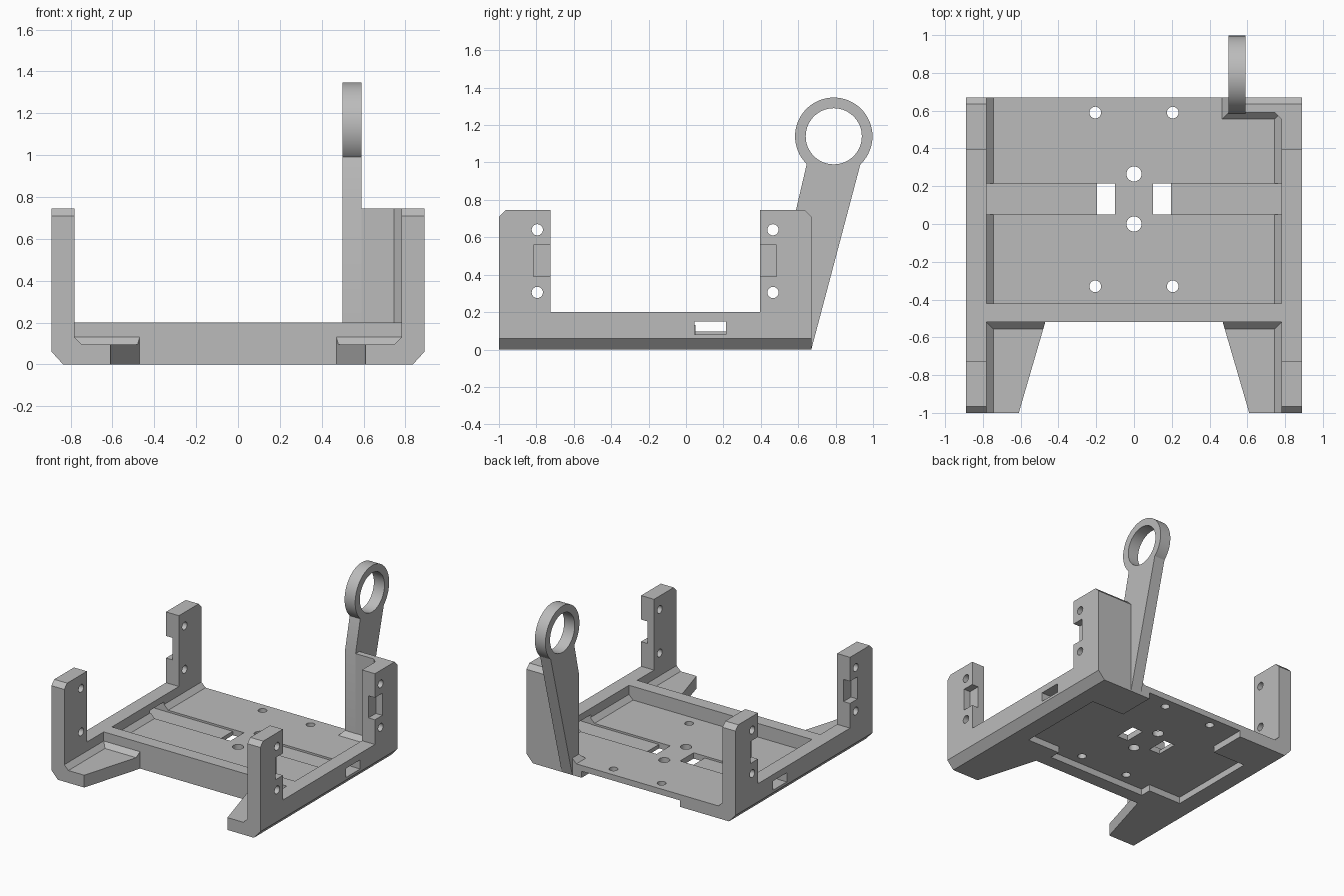
import bpy, bmesh, math
from mathutils import Vector

cube = bpy.data.objects.get("Cube")
if cube:
    bpy.data.objects.remove(cube, do_unlink=True)

grey = bpy.data.materials.new("light_grey")
grey.use_nodes = True
COLOUR = (0.5, 0.5, 0.5, 1)
grey.diffuse_color = COLOUR
grey.node_tree.nodes["Principled BSDF"].inputs["Base Color"].default_value = COLOUR

parts = []


def loft(name, a, b, keep=True):
    """Solid between two matching loops of 3D points."""
    bm = bmesh.new()
    va = [bm.verts.new(p) for p in a]
    vb = [bm.verts.new(p) for p in b]
    bm.faces.new(va)
    bm.faces.new(vb)
    n = len(a)
    for i in range(n):
        j = (i + 1) % n
        bm.faces.new((va[i], va[j], vb[j], vb[i]))
    bmesh.ops.recalc_face_normals(bm, faces=bm.faces)
    mesh = bpy.data.meshes.new(name)
    bm.to_mesh(mesh)
    bm.free()
    mesh.materials.append(grey)
    ob = bpy.data.objects.new(name, mesh)
    bpy.context.collection.objects.link(ob)
    if keep:
        parts.append(ob)
    else:
        ob.hide_render = True
    return ob


def prism(name, pts, axis, lo, hi, keep=True):
    """Extrude a 2D profile along an axis; the profile uses the other two in order."""
    def loop(t):
        out = []
        for p in pts:
            q = list(p)
            q.insert("xyz".index(axis), t)
            out.append(Vector(q))
        return out
    return loft(name, loop(lo), loop(hi), keep)


def box(name, x, y, z, keep=True):
    rect = [(x[0], y[0]), (x[1], y[0]), (x[1], y[1]), (x[0], y[1])]
    return prism(name, rect, "z", z[0], z[1], keep)


def disc(name, centre, r, axis, lo, hi, keep=False, n=32):
    pts = [(centre[0] + r * math.cos(math.tau * i / n),
            centre[1] + r * math.sin(math.tau * i / n)) for i in range(n)]
    return prism(name, pts, axis, lo, hi, keep)


def combine(ob, tools, operation="DIFFERENCE"):
    """Apply booleans and remove the tools."""
    for t in tools:
        m = ob.modifiers.new("cut", "BOOLEAN")
        m.operation = operation
        m.solver = "EXACT"
        m.object = t
    dg = bpy.context.evaluated_depsgraph_get()
    mesh = bpy.data.meshes.new_from_object(ob.evaluated_get(dg))
    ob.modifiers.clear()
    ob.data = mesh
    for t in tools:
        bpy.data.objects.remove(t, do_unlink=True)


IN, OUT = 0.78, 0.89          # side wall faces
FLOOR, RIM, TOP = 0.095, 0.2, 0.745
FRONT, BACK = -1.0, 0.67
C = 0.035                     # small chamfer

# Side walls with front and back posts
wall_profile = [(FRONT, 0), (BACK, 0), (BACK, TOP - C), (BACK - C, TOP), (0.395, TOP),
                (0.395, RIM), (-0.725, RIM), (-0.725, TOP), (FRONT + C, TOP), (FRONT, TOP - C)]
for side, s in (("left", 1), ("right", -1)):
    wall = prism(side + "_wall", wall_profile, "x", s * IN, s * OUT)
    cuts = [prism("edge_cut", [(s * 0.826, -0.01), (s * 0.9, 0.071), (s * 0.9, -0.01)],
                  "y", -1.1, 0.8, False),
            box("slot_cut", (s * 0.7, s * 1), (0.045, 0.215), (0.08, 0.15), False)]
    for y in (-0.795, 0.465):
        for z in (0.305, 0.64):
            cuts.append(disc("hole_cut", (y, z), 0.03, "x", s * 0.7, s * 1))
    for y in ((-0.815, -0.7), (0.37, 0.485)):
        cuts.append(box("notch_cut", (s * 0.835, s * 1), y, (0.39, 0.56), False))
    combine(wall, cuts)

    # Sloped strips along the foot of the wall
    strip = [(s * (IN - C), FLOOR), (s * IN, FLOOR), (s * IN, FLOOR + C)]
    for y0, y1 in ((FRONT, -0.52), (-0.42, 0.05), (0.215, BACK)):
        prism(side + "_wall_strip", strip, "y", y0, y1)

    # Tapered front foot and its sloped strip against the front bar
    prism(side + "_front_foot", [(s * 0.47, -0.52), (s * 0.61, FRONT), (s * IN, FRONT),
                                 (s * IN, -0.52)], "z", 0, FLOOR)

    def section(x_near, x_far):
        return [(s * x_near, -0.52, FLOOR), (s * x_far, -0.555, FLOOR), (s * x_near, -0.52, FLOOR + C)]
    loft(side + "_foot_strip", section(0.47, 0.48), section(IN, IN))

# Front bar
box("front_bar", (-IN, IN), (-0.52, -0.42), (0, RIM))

# Floor with underside recess, cross channel, slots and screw holes
floor = box("floor", (-IN, IN), (-0.42, BACK), (0, FLOOR))
recess = [(-0.42, 0.8), (-0.42, 0.38), (-0.7, 0.38), (-0.7, -0.33), (-0.42, -0.33), (-0.42, -0.415)]
recess += [(-x, y) for x, y in reversed(recess)]
cuts = [prism("recess_cut", recess, "z", -0.1, 0.05, False)]
for s in (-1, 1):
    cuts.append(box("channel_cut", (s * 0.1, s * 0.9), (0.05, 0.215), (0.08, 0.2), False))
    cuts.append(box("tie_slot_cut", (s * 0.1, s * 0.195), (0.05, 0.215), (-0.1, 0.3), False))
    for y in (-0.33, 0.59):
        cuts.append(disc("screw_cut", (s * 0.205, y), 0.031, "z", -0.1, 0.3))
for y in (0, 0.265):
    cuts.append(disc("centre_cut", (0, y), 0.04, "z", -0.1, 0.3))
combine(floor, cuts)

# Back plate beside the left post, with sloped base and corner
prism("back_plate", [(0.59, 0), (BACK, 0), (BACK, TOP - C), (BACK - C, TOP), (0.59, TOP)],
      "x", 0.5, IN)


def rect(x, y, z):
    return [(x, y, z), (IN, y, z), (IN, BACK, z), (x, BACK, z)]


loft("back_plate_base", rect(0.5 - C, 0.59 - C, FLOOR), rect(0.5, 0.59, FLOOR + C))
prism("back_corner", [(IN - C, 0.59), (IN, 0.59), (IN, 0.59 - C)], "z", FLOOR, TOP)

# Leaning arm with a ring on top
ring_centre = (0.79, 1.14)
arm = prism("ring_arm", [(0.59, 0), (BACK, 0), (0.935, 1.0), (0.9, 1.14), (0.68, 1.14),
                         (0.645, 0.99), (0.588, 0.745)], "x", 0.5, 0.59)
combine(arm, [disc("ring", ring_centre, 0.207, "x", 0.5, 0.59, n=64)], "UNION")
combine(arm, [disc("bore_cut", ring_centre, 0.15, "x", 0.4, 0.7, n=64)])

# Smooth the round surfaces, keep the edges sharp
bpy.ops.object.select_all(action="DESELECT")
for ob in parts:
    ob.select_set(True)
bpy.context.view_layer.objects.active = parts[0]
bpy.ops.object.shade_smooth_by_angle(angle=math.radians(25))
